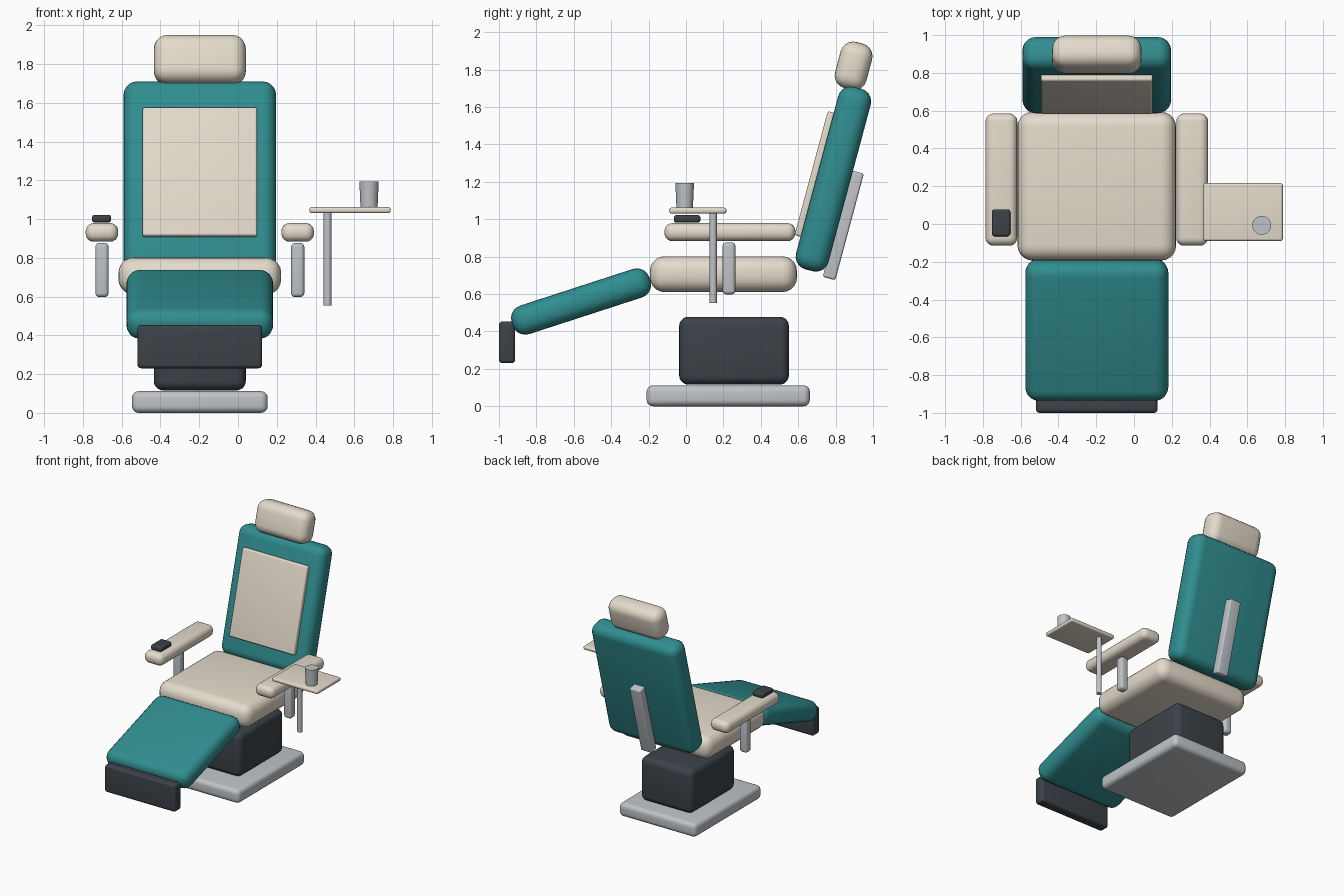
import bpy, bmesh
from math import radians, sin, cos
from mathutils import Matrix, Vector

if "Cube" in bpy.data.objects:
    bpy.data.objects.remove(bpy.data.objects["Cube"])


def material(name, rgb):
    m = bpy.data.materials.new(name)
    m.diffuse_color = (*rgb, 1)
    m.use_nodes = True
    m.node_tree.nodes["Principled BSDF"].inputs["Base Color"].default_value = m.diffuse_color
    return m


TEAL = material("teal_vinyl", (0.03, 0.27, 0.28))
CREAM = material("cream_vinyl", (0.78, 0.71, 0.60))
DARK = material("dark_plastic", (0.045, 0.055, 0.065))
METAL = material("light_metal", (0.52, 0.55, 0.58))
CX = -0.197                      # centre line of the chair
LEAN = radians(15)


def finish(bm, name, mat):
    mesh = bpy.data.meshes.new(name)
    bm.to_mesh(mesh)
    bm.free()
    ob = bpy.data.objects.new(name, mesh)
    bpy.context.collection.objects.link(ob)
    mesh.materials.append(mat)
    bpy.ops.object.select_all(action='DESELECT')
    ob.select_set(True)
    bpy.context.view_layer.objects.active = ob
    bpy.ops.object.shade_smooth_by_angle(angle=radians(35))
    return ob


def pad(name, loc, size, r, mat, tilt=0.0, seg=5):
    """Rounded box, optionally tilted about x."""
    bm = bmesh.new()
    bmesh.ops.create_cube(bm, size=1, matrix=Matrix.Diagonal((*size, 1)))
    bmesh.ops.bevel(bm, geom=bm.edges[:], offset=r, segments=seg,
                    profile=0.5, affect='EDGES')
    ob = finish(bm, name, mat)
    ob.location = loc
    ob.rotation_euler.x = tilt
    return ob


def rod(name, loc, r1, r2, h, mat):
    """Upright cylinder or cone standing at loc."""
    bm = bmesh.new()
    bmesh.ops.create_cone(bm, cap_ends=True, segments=32, radius1=r1, radius2=r2,
                          depth=h, matrix=Matrix.Translation((0, 0, h / 2)))
    ob = finish(bm, name, mat)
    ob.location = loc
    return ob


BACK = Vector((CX, 0.788, 1.215))


def on_back(up, fwd):
    """Point in the leaning frame of the backrest."""
    return BACK + Vector((0, up * sin(LEAN) - fwd * cos(LEAN),
                          up * cos(LEAN) + fwd * sin(LEAN)))


# Base and pedestal
pad("base_plate", (CX, 0.226, 0.056), (0.70, 0.873, 0.112), 0.035, METAL)
pad("pedestal", (CX, 0.257, 0.297), (0.475, 0.587, 0.363), 0.05, DARK)

# Seat, leg rest and foot plate
pad("seat", (CX, 0.2, 0.706), (0.84, 0.787, 0.192), 0.08, CREAM)
pad("leg_rest", (CX, -0.561, 0.56), (0.757, 0.774, 0.16), 0.07, TEAL, radians(18))
pad("foot_plate", (CX, -0.957, 0.342), (0.644, 0.086, 0.224), 0.02, DARK)

# Backrest, its front panel, rear strut and headrest
pad("backrest", BACK, (0.787, 0.18, 1.01), 0.07, TEAL, -LEAN)
pad("back_panel", on_back(0, 0.098), (0.592, 0.05, 0.686), 0.012, CREAM, -LEAN)
pad("back_strut", on_back(-0.225, -0.115), (0.10, 0.07, 0.59), 0.012, METAL, -LEAN)
pad("headrest", (CX, 0.896, 1.82), (0.474, 0.174, 0.255), 0.07, CREAM, -LEAN)

# Armrests and posts on both sides
for side, s in (("left", -1), ("right", 1)):
    x = CX + s * 0.505
    pad(side + "_armrest", (x, 0.235, 0.931), (0.168, 0.70, 0.096), 0.042, CREAM)
    pad(side + "_arm_post", (x, 0.23, 0.737), (0.068, 0.068, 0.278), 0.02, METAL)

# Hand control on the left armrest
pad("hand_control", (-0.704, 0.006, 1.002), (0.098, 0.142, 0.04), 0.014, DARK)

# Side tray with post and cup
pad("tray", (0.578, 0.063, 1.046), (0.42, 0.306, 0.032), 0.013, CREAM)
rod("tray_post", (0.462, 0.145, 0.553), 0.02, 0.02, 0.485, METAL)
rod("cup", (0.676, -0.007, 1.06), 0.044, 0.05, 0.135, METAL)
